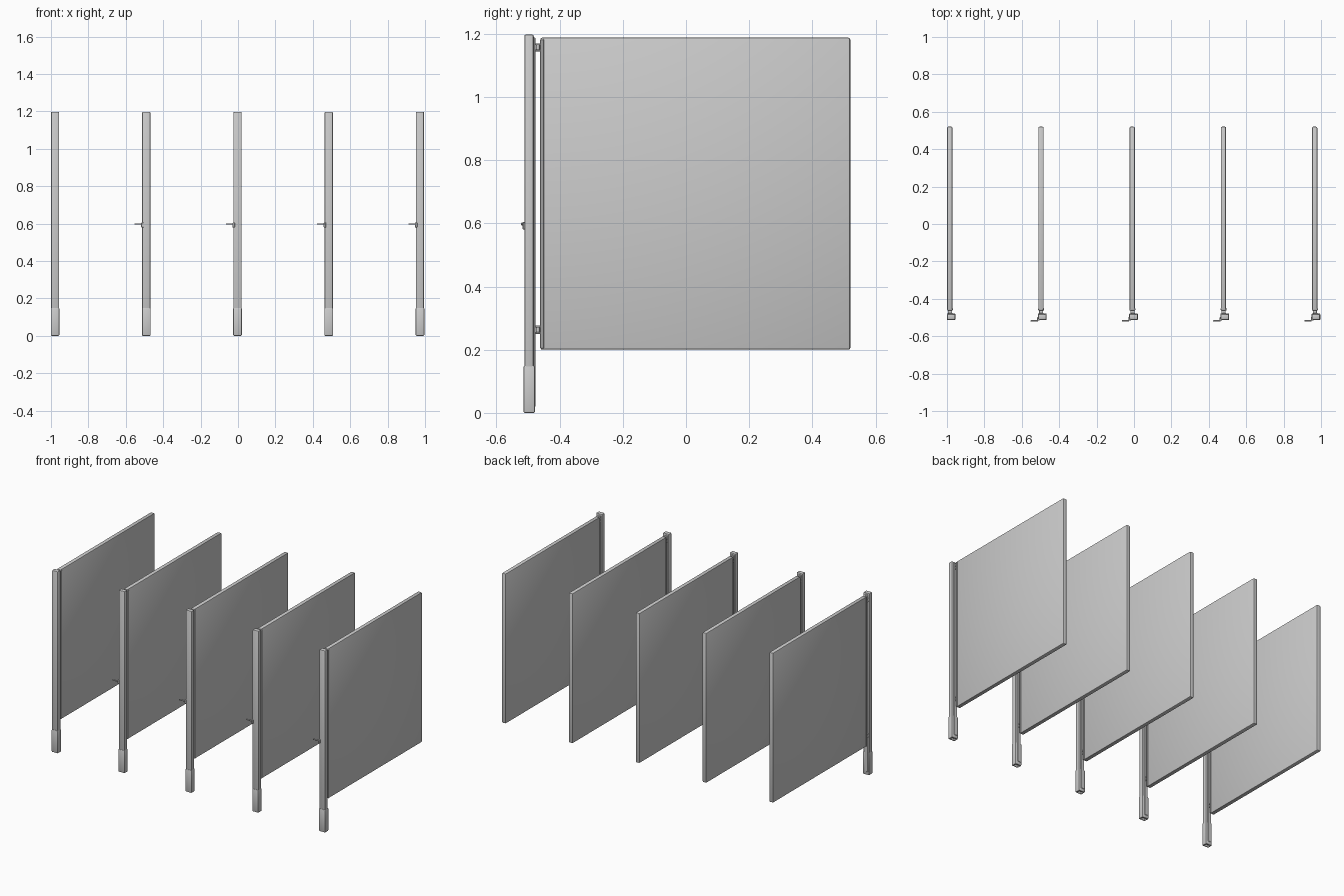
import bpy, bmesh, math
from mathutils import Matrix, Vector

if "Cube" in bpy.data.objects:
    bpy.data.objects.remove(bpy.data.objects["Cube"])


def finish(name, bm):
    mesh = bpy.data.meshes.new(name)
    bm.to_mesh(mesh)
    bm.free()
    obj = bpy.data.objects.new(name, mesh)
    bpy.context.collection.objects.link(obj)
    return obj


def box(name, x, y, z, bevel=0.0, segments=2, hollow=0.0):
    """Box from (min, max) ranges, optionally rounded or recessed from below."""
    bm = bmesh.new()
    size = Vector((x[1] - x[0], y[1] - y[0], z[1] - z[0]))
    mid = Vector((sum(x) / 2, sum(y) / 2, sum(z) / 2))
    bmesh.ops.create_cube(bm, size=1, matrix=Matrix.Translation(mid) @ Matrix.Diagonal((*size, 1)))
    if bevel:
        bmesh.ops.bevel(bm, geom=bm.edges[:], offset=bevel, segments=segments,
                        profile=0.5, affect='EDGES')
    if hollow:
        bm.normal_update()
        bottom = max((f for f in bm.faces if f.normal.z < -0.9), key=lambda f: f.calc_area())
        bmesh.ops.inset_region(bm, faces=[bottom], thickness=0.004)
        new = bmesh.ops.extrude_discrete_faces(bm, faces=[bottom])["faces"][0]
        bmesh.ops.translate(bm, verts=new.verts[:], vec=(0, 0, hollow))
    return finish(name, bm)


def cylinder(name, centre, radius, length, axis='Z'):
    bm = bmesh.new()
    turn = {'X': Matrix.Rotation(math.pi / 2, 4, 'Y'),
            'Y': Matrix.Rotation(math.pi / 2, 4, 'X'), 'Z': Matrix()}[axis]
    bmesh.ops.create_cone(bm, cap_ends=True, segments=16, radius1=radius, radius2=radius,
                          depth=length, matrix=Matrix.Translation(centre) @ turn)
    return finish(name, bm)


for i in range(5):
    n = str(i + 1)
    px = -0.985 + 0.4877 * i      # panel centre
    cx = px + 0.007               # post centre

    # Door panel with rounded edges and a hinge-side edge channel
    box("door_panel_" + n, (px - 0.014, px + 0.014), (-0.461, 0.52), (0.20, 1.188), 0.006)
    box("edge_channel_" + n, (px - 0.015, px + 0.017), (-0.4615, -0.450), (0.203, 1.183), 0.002, 1)

    # Post, rear stop strip and hollow foot sleeve
    box("post_" + n, (cx - 0.022, cx + 0.022), (-0.512, -0.482), (0.015, 1.198), 0.006)
    box("post_stop_" + n, (cx - 0.014, cx + 0.008), (-0.484, -0.476), (0.02, 1.188), 0.002, 1)
    box("foot_sleeve_" + n, (cx - 0.023, cx + 0.023), (-0.5145, -0.478), (0.0, 0.15), 0.005,
        hollow=0.014)

    # Upper and lower hinges
    for label, z in (("lower", 0.263), ("upper", 1.157)):
        for dz in (-0.010, 0.010):
            box(f"{label}_hinge_leaf_{n}", (px - 0.010, px + 0.012), (-0.482, -0.455),
                (z + dz - 0.003, z + dz + 0.003), 0.001, 1)
        cylinder(f"{label}_hinge_pin_{n}", (px, -0.469, z), 0.006, 0.026)

    # Latch plate and lever reaching toward the neighbouring bay
    if i:
        box("latch_plate_" + n, (cx - 0.027, cx - 0.014), (-0.517, -0.497), (0.58, 0.605), 0.002, 1)
        box("latch_lever_" + n, (px - 0.055, px - 0.016), (-0.522, -0.514), (0.594, 0.602), 0.002, 1)

for obj in bpy.context.collection.objects:
    obj.select_set(True)
    bpy.context.view_layer.objects.active = obj
bpy.ops.object.shade_smooth_by_angle(angle=math.radians(35))
